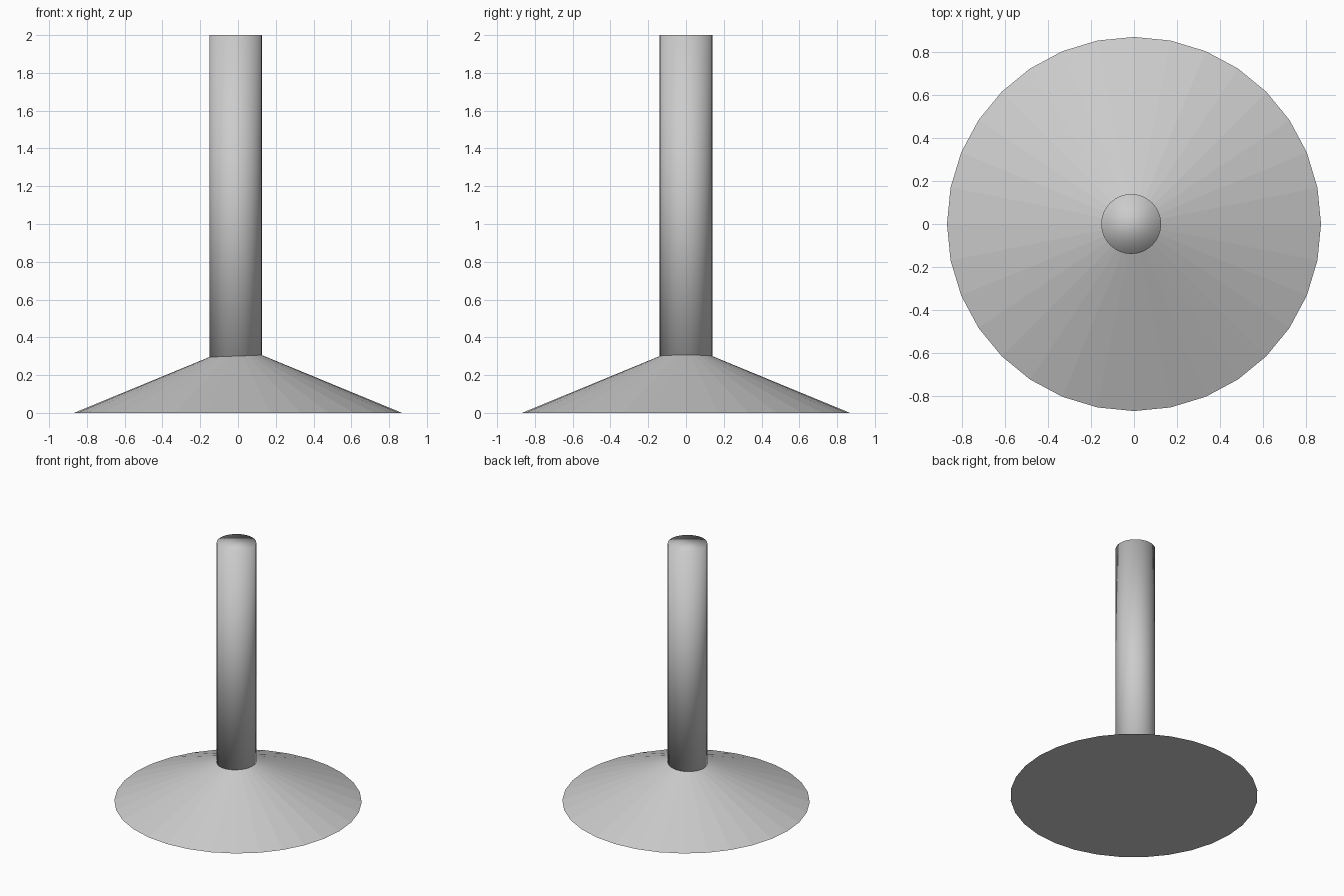
import bpy

if "Cube" in bpy.data.objects:
    bpy.data.objects.remove(bpy.data.objects["Cube"])


def cylinder_between(name, radius, z0, z1, x=0.0, y=0.0, sides=32):
    bpy.ops.mesh.primitive_cylinder_add(
        vertices=sides, radius=radius, depth=z1 - z0,
        location=(x, y, (z0 + z1) / 2))
    bpy.context.object.name = name
    return bpy.context.object


# Wide, flat-shaded conical base
BASE_RADIUS, BASE_HEIGHT = 0.868, 0.358
bpy.ops.mesh.primitive_cone_add(
    vertices=32, radius1=BASE_RADIUS, radius2=0, depth=BASE_HEIGHT,
    location=(0, 0, BASE_HEIGHT / 2))
bpy.context.object.name = "conical_base"

# Smooth-shaded post, set slightly off centre and sunk into the base
post = cylinder_between("post", 0.139, 0.1, 2.0, x=-0.013)
bpy.ops.object.shade_smooth()
